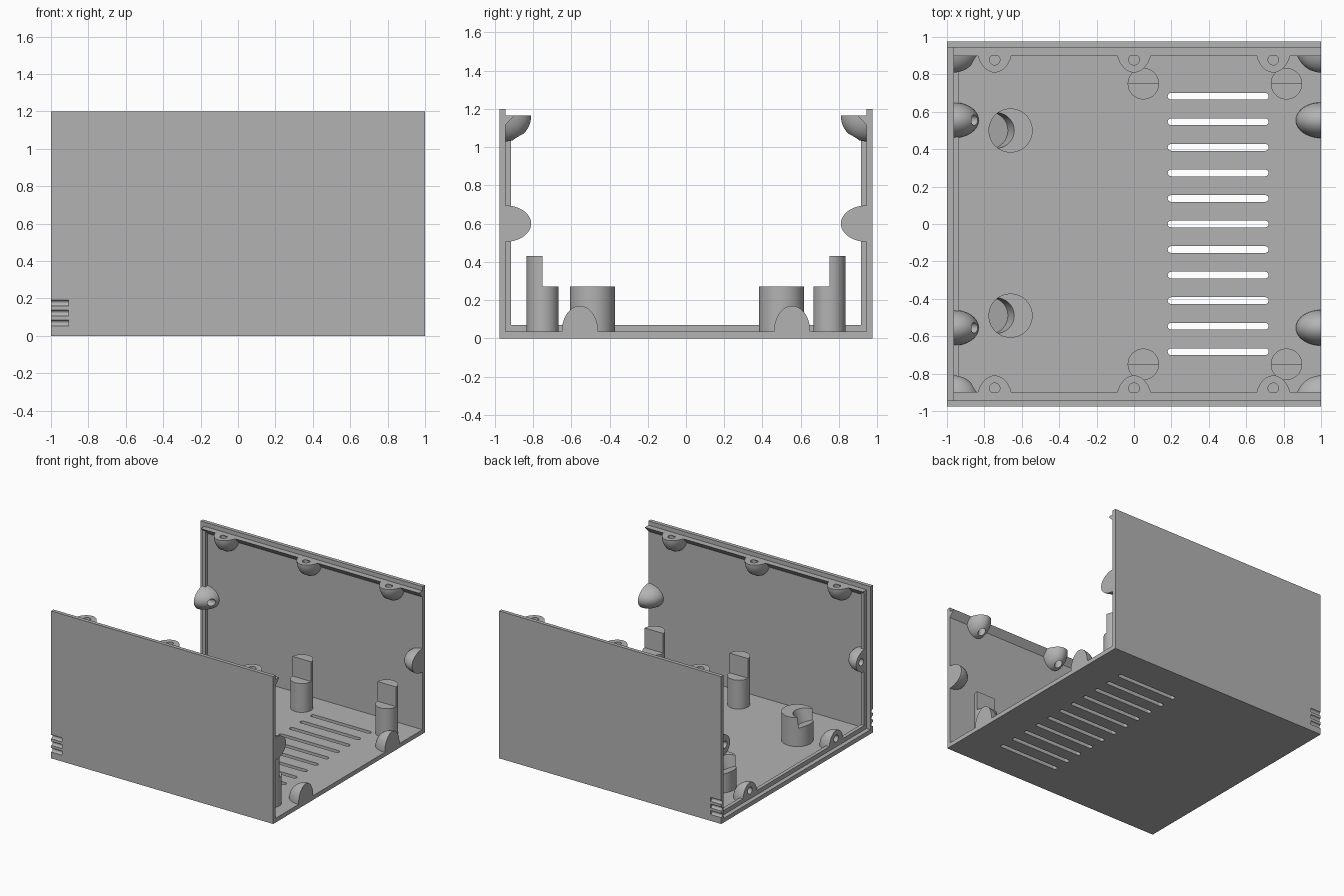
import bpy, bmesh, math
from mathutils import Matrix, Vector

if "Cube" in bpy.data.objects:
    bpy.data.objects.remove(bpy.data.objects["Cube"], do_unlink=True)

GREY = (0.45, 0.45, 0.45, 1)
mat = bpy.data.materials.new("light grey plastic")
mat.use_nodes = True
mat.diffuse_color = GREY
mat.node_tree.nodes["Principled BSDF"].inputs["Base Color"].default_value = GREY

W, D, H, T = 1.0, 0.975, 1.2, 0.035     # half width, half depth, height, floor
IN, LEDGE, TOP = 0.945, -0.965, 1.165   # inner wall face, panel recess, lid recess


def finish(name, bm, smooth=False):
    bmesh.ops.recalc_face_normals(bm, faces=bm.faces)
    mesh = bpy.data.meshes.new(name)
    bm.to_mesh(mesh)
    bm.free()
    mesh.materials.append(mat)
    ob = bpy.data.objects.new(name, mesh)
    bpy.context.collection.objects.link(ob)
    if smooth:
        activate(ob)
        bpy.ops.object.shade_smooth_by_angle(angle=math.radians(35))
    return ob


def activate(ob):
    bpy.ops.object.select_all(action='DESELECT')
    bpy.context.view_layer.objects.active = ob
    ob.select_set(True)


def add_prism(bm, pts, axis, lo, hi):
    """Extrude a 2D outline along an axis from lo to hi."""
    place = {'x': lambda a, b, c: (c, a, b), 'z': lambda a, b, c: (a, b, c)}[axis]
    face = bm.faces.new([bm.verts.new(place(a, b, lo)) for a, b in pts])
    out = bmesh.ops.extrude_face_region(bm, geom=[face])['geom']
    verts = [v for v in out if isinstance(v, bmesh.types.BMVert)]
    bmesh.ops.translate(bm, verts=verts, vec=Vector(place(0, 0, hi - lo)))


def prism(name, pts, axis, lo, hi, smooth=False):
    bm = bmesh.new()
    add_prism(bm, pts, axis, lo, hi)
    return finish(name, bm, smooth)


def arc(cx, cy, r, start, end, n):
    return [(cx + r * math.cos(math.radians(start + (end - start) * i / n)),
             cy + r * math.sin(math.radians(start + (end - start) * i / n)))
            for i in range(n + 1)]


def circle(cx, cy, r, n=40):
    return arc(cx, cy, r, 0, 360, n)[:-1]


def cut(ob, cutter, smooth=False):
    cutter.hide_render = True
    mod = ob.modifiers.new("cut", 'BOOLEAN')
    mod.operation, mod.solver, mod.object = 'DIFFERENCE', 'EXACT', cutter
    activate(ob)
    bpy.ops.object.modifier_apply(modifier=mod.name)
    bpy.data.objects.remove(cutter, do_unlink=True)
    if smooth:
        bpy.ops.object.shade_smooth_by_angle(angle=math.radians(35))


# U-shaped shell: floor and two side walls
shell = prism("shell", [(-D, 0), (D, 0), (D, H), (IN, H), (IN, T), (-IN, T), (-IN, H), (-D, H)],
              'x', -W, W)

# Row of round-ended vent slots through the floor
bm = bmesh.new()
R = 0.018
for i in range(-5, 6):
    y = i * 0.1365
    add_prism(bm, arc(0.72 - R, y, R, -90, 90, 8) + arc(0.18 + R, y, R, 90, 270, 8),
              'z', -0.1, 0.1)
cut(shell, finish("slot_cutter", bm))

# Three finger grooves on the outside of each wall
bm = bmesh.new()
for side in (-1, 1):
    for z in (0.068, 0.122, 0.176):
        add_prism(bm, circle(side * D, z, 0.016, 16), 'x', -1.1, -0.905)
cut(shell, finish("groove_cutter", bm))

# Frame that stops the end panel
outer, inner = IN, 0.915
prism("panel_stop_frame",
      [(-outer, T), (outer, T), (outer, TOP), (inner, TOP), (inner, 0.07),
       (-inner, 0.07), (-inner, TOP), (-outer, TOP)], 'x', LEDGE, -0.935)

# Chamfered lid rails
for name, s in (("front_lid_rail", -1), ("back_lid_rail", 1)):
    prism(name, [(s * IN, TOP), (s * 0.898, TOP), (s * IN, 1.115)], 'x', LEDGE, W)


# Domed screw tabs: flat drilled face, dome pointing away from it
def tab(name, origin, dome, up):
    bm = bmesh.new()
    bmesh.ops.create_uvsphere(bm, u_segments=40, v_segments=24, radius=1,
                              matrix=Matrix.Diagonal((0.135, 0.095, 0.135, 1)))
    for normal in ((-1, 0, 0), (0, 0, -1)):
        geom = bm.verts[:] + bm.edges[:] + bm.faces[:]
        bmesh.ops.bisect_plane(bm, geom=geom, dist=1e-5, plane_co=(0, 0, 0),
                               plane_no=normal, clear_outer=True)
        bmesh.ops.holes_fill(bm, edges=[e for e in bm.edges if e.is_boundary], sides=0)
    dome, up = Vector(dome), Vector(up)
    frame = Matrix((dome, up.cross(dome), up)).transposed().to_4x4()
    frame.translation = origin
    bm.transform(frame)
    ob = finish(name, bm)
    hole = bmesh.new()
    add_prism(hole, circle(0, 0.067, 0.028, 24), 'x', -0.05, 0.2)
    hole.transform(frame)
    cut(ob, finish("hole_cutter", hole), True)


for end, x, d in (("right", LEDGE, 1), ("left", W, -1)):
    for side, s in (("front", -1), ("back", 1)):
        tab(f"{end}_{side}_floor_tab", (x, s * 0.555, T), (d, 0, 0), (0, 0, 1))
        tab(f"{end}_{side}_wall_tab", (x, s * IN, 0.6), (d, 0, 0), (0, -s, 0))
for side, s in (("front", -1), ("back", 1)):
    for place, x in (("right", -0.745), ("middle", 0), ("left", 0.745)):
        tab(f"{side}_{place}_lid_tab", (x, s * IN, TOP), (0, 0, -1), (0, -s, 0))

# Board posts: short cylinder with a taller outer half
for side, s in (("front", -1), ("back", 1)):
    for place, x in (("middle", 0.05), ("left", 0.815)):
        prism(f"{side}_{place}_post", circle(x, s * 0.75, 0.084), 'z', T, 0.27, True)
        prism(f"{side}_{place}_post_stop", arc(x, s * 0.75, 0.084, 0, s * 180, 20),
              'z', 0.27, 0.43, True)

# Wide cups with a slanted notch in the top
for side, y in (("front", -0.49), ("back", 0.5)):
    cup = prism(f"{side}_cup", circle(-0.66, y, 0.118, 48), 'z', T, 0.27)
    bm = bmesh.new()
    add_prism(bm, circle(0, 0, 0.096), 'z', -0.08, 0.1)
    bm.transform(Matrix.Translation((-0.741, y, 0.27)) @ Matrix.Rotation(math.radians(18), 4, 'Y'))
    cut(cup, finish("notch_cutter", bm), True)
